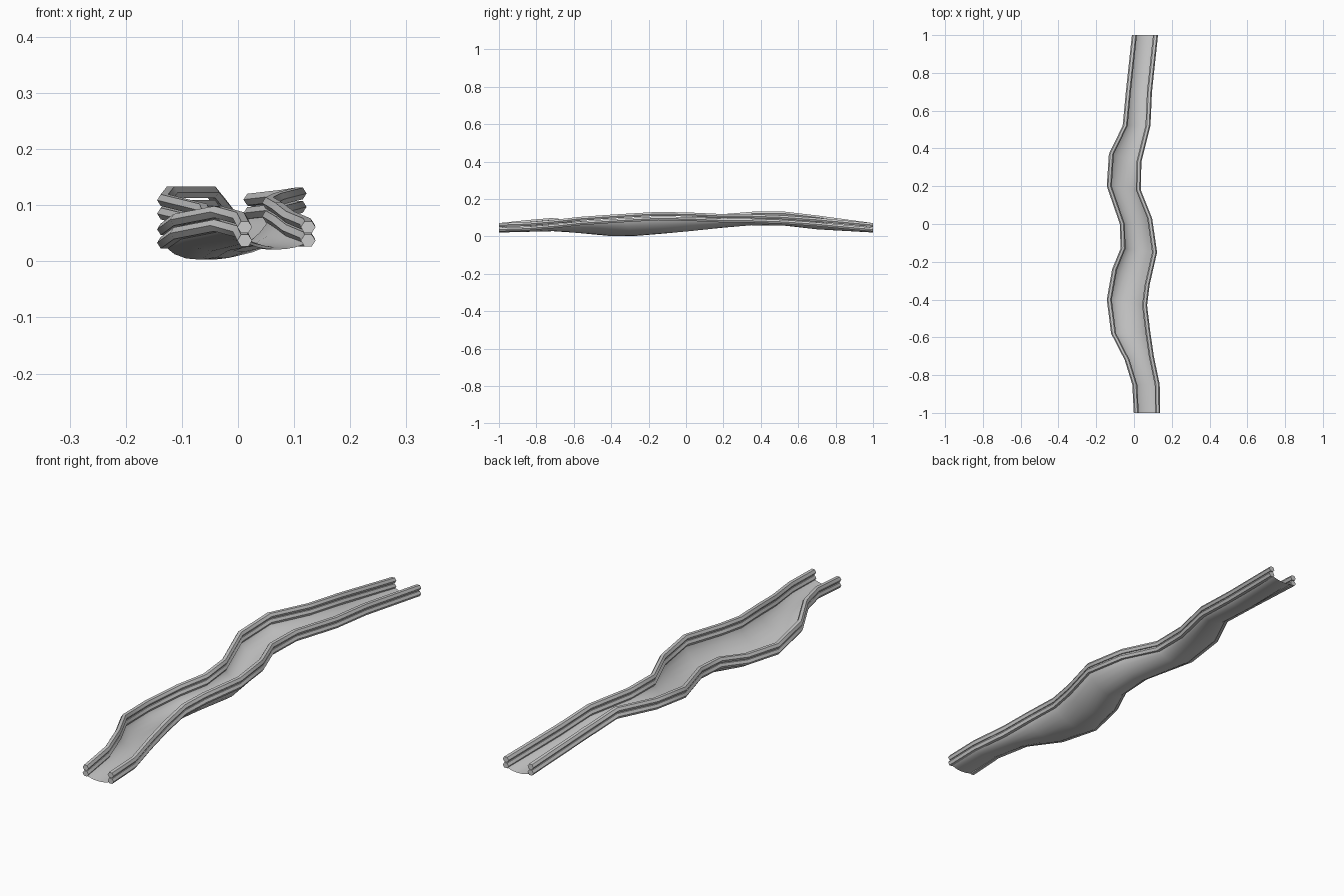
import bpy, bmesh, math
from mathutils import Vector

if "Cube" in bpy.data.objects:
    bpy.data.objects.remove(bpy.data.objects["Cube"])

# Stations along the chute: left x, y, z | right x, y, z | trough centre z
STATIONS = [
    (0.012, -1.00, 0.037, 0.125, -1.00, 0.037, 0.021),
    (0.004, -0.85, 0.053, 0.123, -0.85, 0.042, 0.025),
    (-0.036, -0.72, 0.064, 0.092, -0.70, 0.055, 0.028),
    (-0.108, -0.58, 0.050, 0.073, -0.57, 0.070, 0.019),
    (-0.131, -0.40, 0.033, 0.056, -0.43, 0.080, 0.007),
    (-0.103, -0.24, 0.043, 0.070, -0.32, 0.087, 0.006),
    (-0.058, -0.13, 0.058, 0.109, -0.15, 0.097, 0.016),
    (-0.062, 0.00, 0.068, 0.083, 0.03, 0.093, 0.028),
    (-0.131, 0.20, 0.085, 0.023, 0.18, 0.086, 0.046),
    (-0.120, 0.37, 0.099, 0.026, 0.33, 0.085, 0.060),
    (-0.047, 0.52, 0.099, 0.074, 0.52, 0.078, 0.060),
    (-0.030, 0.70, 0.078, 0.082, 0.70, 0.065, 0.038),
    (0.002, 1.00, 0.037, 0.114, 1.00, 0.037, 0.021),
]
RADIUS = 0.012
RAIL_GAP = 0.024
left = [Vector(s[0:3]) for s in STATIONS]
right = [Vector(s[3:6]) for s in STATIONS]


def make_object(name, bm, angle):
    bmesh.ops.recalc_face_normals(bm, faces=bm.faces)
    mesh = bpy.data.meshes.new(name)
    bm.to_mesh(mesh)
    bm.free()
    ob = bpy.data.objects.new(name, mesh)
    bpy.context.collection.objects.link(ob)
    bpy.ops.object.select_all(action='DESELECT')
    ob.select_set(True)
    bpy.context.view_layer.objects.active = ob
    bpy.ops.object.shade_smooth_by_angle(angle=math.radians(angle))
    return ob


def rail(name, path, lift, sides=6):
    """Low-sided tube whose end rings lie in the end planes."""
    bm = bmesh.new()
    rings = []
    for p in path:
        ring = []
        for k in range(sides):
            a = 2 * math.pi * k / sides
            ring.append(bm.verts.new(p + Vector((RADIUS * 1.1 * math.cos(a), 0,
                                                 lift + RADIUS * math.sin(a)))))
        rings.append(ring)
    for a, b in zip(rings, rings[1:]):
        for k in range(sides):
            n = (k + 1) % sides
            bm.faces.new((a[k], a[n], b[n], b[k]))
    bm.faces.new(rings[0])
    bm.faces.new(rings[-1])
    return make_object(name, bm, 40)


# Sagging trough skin between the lower rails
bm = bmesh.new()
rows = []
N = 10
for l, r, s in zip(left, right, STATIONS):
    depth = (l.z + r.z) / 2 - s[6]
    row = []
    for j in range(N + 1):
        t = (1 - math.cos(math.pi * j / N)) / 2
        p = l.lerp(r, t)
        p.z = max(0, p.z - depth * (4 * t * (1 - t)) ** 0.65)
        row.append(bm.verts.new(p))
    rows.append(row)
for a, b in zip(rows, rows[1:]):
    for j in range(N):
        bm.faces.new((a[j], a[j + 1], b[j + 1], b[j]))
make_object("trough", bm, 60)

# Rim tube and raised guard rail on each side
for side, path in (("left", left), ("right", right)):
    rail(side + "_rim", path, 0)
    rail(side + "_guard_rail", path, RAIL_GAP)
